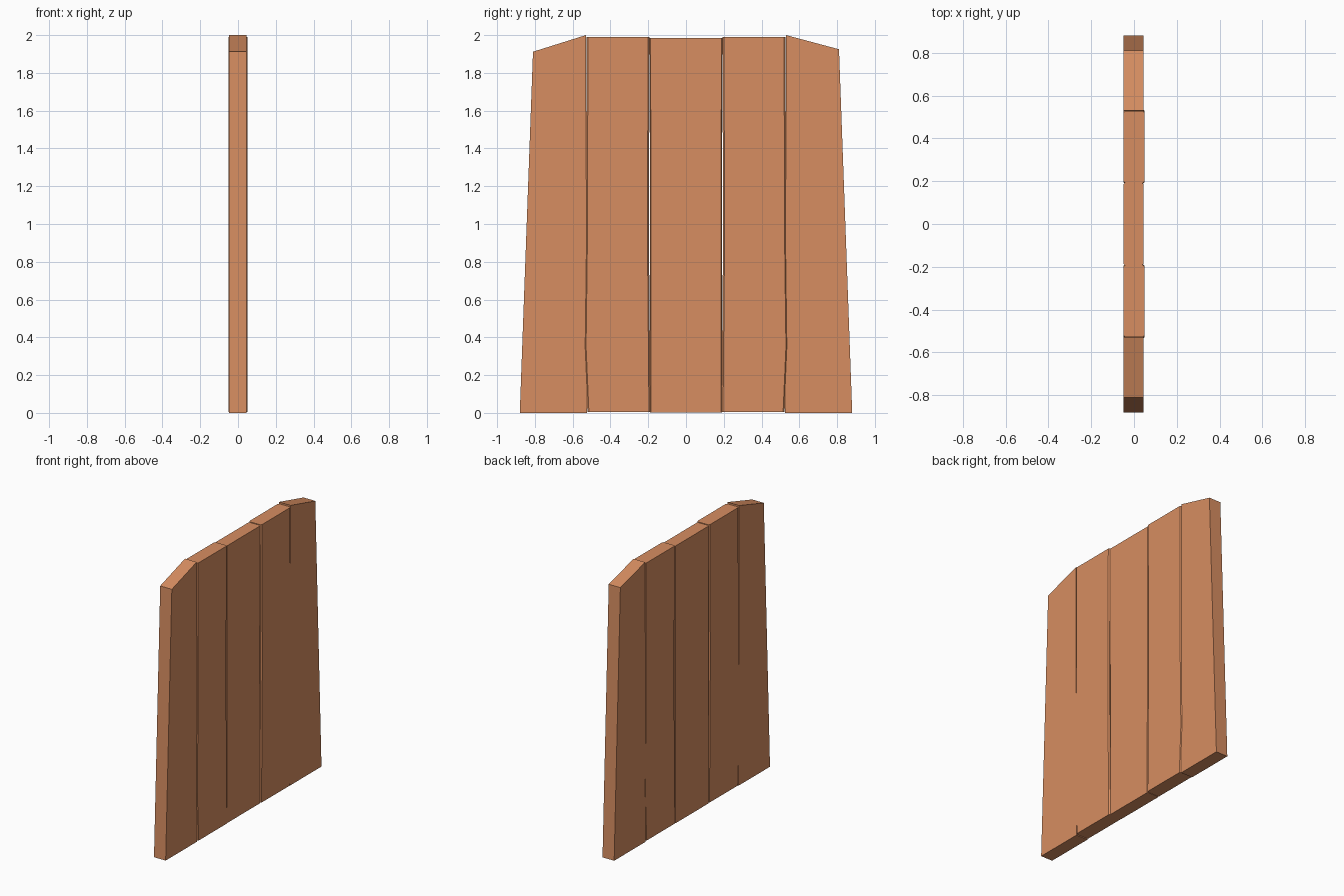
import bpy, bmesh

if "Cube" in bpy.data.objects:
    bpy.data.objects.remove(bpy.data.objects["Cube"])

wood = bpy.data.materials.new("warm wood")
wood.diffuse_color = (0.68, 0.27, 0.12, 1)
wood.use_nodes = True
wood.node_tree.nodes["Principled BSDF"].inputs["Base Color"].default_value = wood.diffuse_color


def plank(name, outline, x0, x1, bevel=0.0):
    """Extrude a (y, z) outline along x; optionally chamfer its upright edges."""
    bm = bmesh.new()
    back = bm.faces.new([bm.verts.new((x0, y, z)) for y, z in outline])
    ext = bmesh.ops.extrude_face_region(bm, geom=[back])
    for v in ext["geom"]:
        if isinstance(v, bmesh.types.BMVert):
            v.co.x = x1
    bmesh.ops.recalc_face_normals(bm, faces=bm.faces)
    if bevel:
        upright = [e for e in bm.edges
                   if abs(e.verts[0].co.z - e.verts[1].co.z) > 0.1]
        bmesh.ops.bevel(bm, geom=upright, offset=bevel, segments=1,
                        affect='EDGES', profile=0.5)
    bmesh.ops.recalc_face_normals(bm, faces=bm.faces)
    me = bpy.data.meshes.new(name)
    bm.to_mesh(me)
    bm.free()
    me.materials.append(wood)
    ob = bpy.data.objects.new(name, me)
    bpy.context.collection.objects.link(ob)
    return ob


# centre plank
plank("centre_plank", [(-0.19, 0.003), (0.19, 0.003), (0.192, 1.985), (-0.192, 1.985)],
      -0.048, 0.044, 0.005)

for side, s, corner in (("left", -1, 1.912), ("right", 1, 1.925)):
    # inner plank, slightly bowed outward near the bottom
    plank(side + "_inner_plank",
          [(s * 0.188, 0.005), (s * 0.522, 0.005), (s * 0.537, 0.35),
           (s * 0.53, 0.9), (s * 0.527, 1.99), (s * 0.192, 1.99), (s * 0.197, 1.0)],
          -0.049, 0.049, 0.008)
    # tapered outer plank with sloping top
    plank(side + "_outer_plank",
          [(s * 0.525, 0.0), (s * 0.88, 0.0), (s * 0.81, corner), (s * 0.53, 2.0)],
          -0.048, 0.044)
